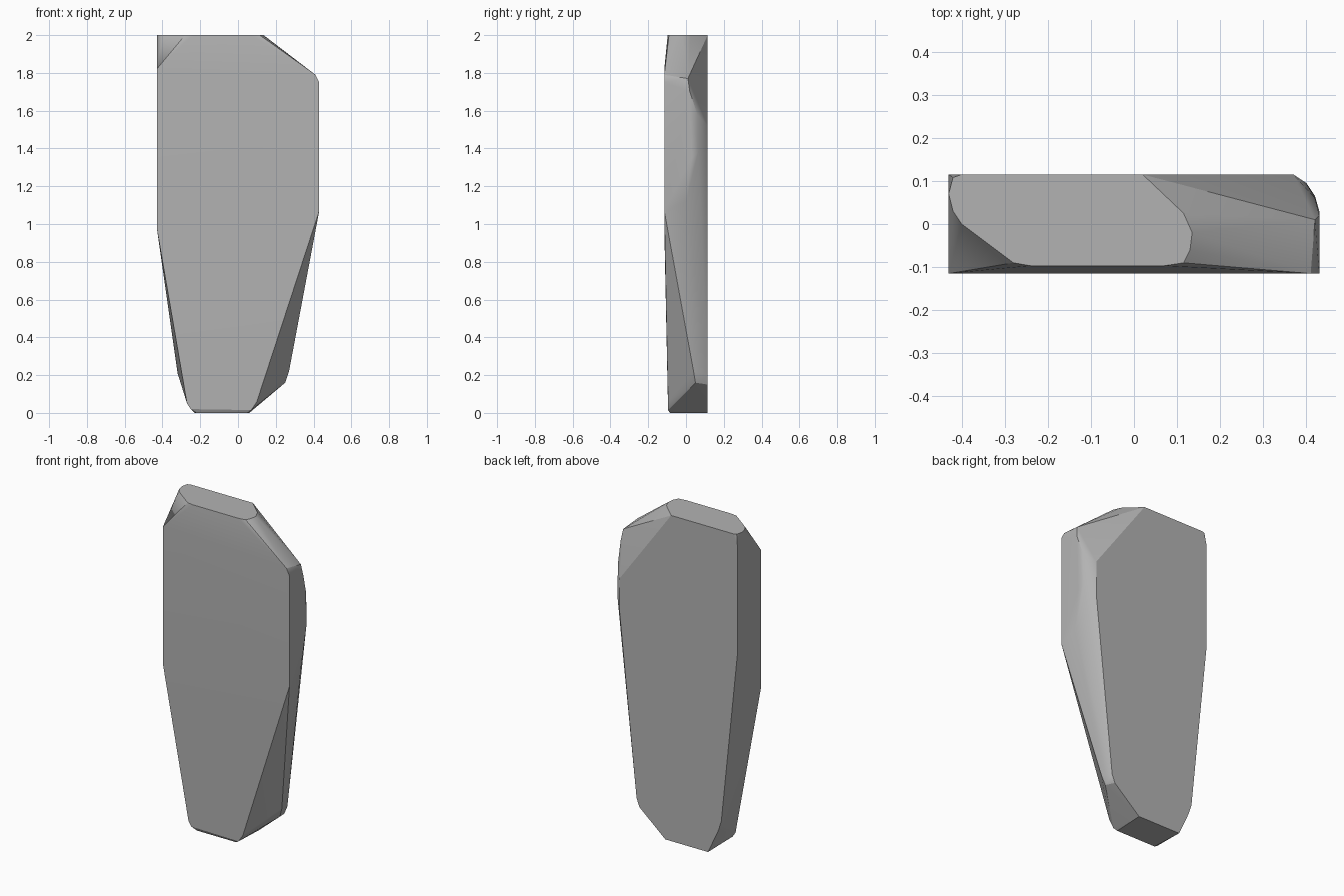
import bpy, bmesh, math

default_cube = bpy.data.objects.get("Cube")
if default_cube:
    bpy.data.objects.remove(default_cube, do_unlink=True)

BACK, FRONT, LIP = 0.115, -0.115, -0.095


def material(name, value):
    mat = bpy.data.materials.new(name)
    mat.use_nodes = True
    colour = (value, value, value, 1)
    mat.diffuse_color = colour
    mat.node_tree.nodes["Principled BSDF"].inputs["Base Color"].default_value = colour
    return mat


def on_plane(y, outline):
    return [(x, y, z) for x, z in outline]


# Broad front face, leaning back slightly toward each end
points = on_plane(FRONT, [(-.43, 1.82), (-.43, .98), (.43, 1.07), (.43, 1.75), (.41, 1.79)])
points += on_plane(LIP, [(-.27, .05), (-.25, .02), (.07, .015), (.10, .06)])

# Flat back face
points += on_plane(BACK, [(-.43, 1.92), (-.43, 1.27), (-.32, .21), (-.30, .15), (-.235, .01),
                          (.07, .01), (.235, .15), (.255, .20), (.37, 1.31), (.37, 1.52)])

# Flat top with clipped corners
points += [(x, y, 2) for x, y in [(-.42, .108), (-.40, BACK), (.02, BACK), (.115, .025),
                                  (.135, -.02), (.13, -.06), (.115, -.09), (.07, -.097),
                                  (-.24, -.097), (-.28, -.09), (-.40, 0), (-.42, .03), (-.43, .07)]]

# Base
points += [(x, y, 0) for x, y in [(-.22, -.085), (.05, -.085), (.06, BACK), (-.23, BACK)]]

# Ridge and rounded shoulder along the left side
points += [(.425, 0, 1.12), (.27, .04, .22), (.25, .05, .16), (.43, .02, 1.70), (.42, .01, 1.77),
           (.43, .03, 1.35), (.42, .065, 1.38), (.40, .095, 1.4), (.42, .06, 1.58)]

mesh = bpy.data.meshes.new("stone_slab")
bm = bmesh.new()
for p in points:
    bm.verts.new(p)
hull = bmesh.ops.convex_hull(bm, input=bm.verts)
loose = {g for g in hull["geom_interior"] + hull["geom_unused"] if isinstance(g, bmesh.types.BMVert)}
bmesh.ops.delete(bm, geom=list(loose), context="VERTS")
bmesh.ops.dissolve_limit(bm, angle_limit=math.radians(1), verts=bm.verts, edges=bm.edges)
bmesh.ops.recalc_face_normals(bm, faces=bm.faces)
bm.to_mesh(mesh)
bm.free()

slab = bpy.data.objects.new("stone_slab", mesh)
bpy.context.collection.objects.link(slab)
mesh.materials.append(material("grey stone", .45))

# Soften shallow facets, keep the cut edges crisp
bpy.ops.object.select_all(action="DESELECT")
slab.select_set(True)
bpy.context.view_layer.objects.active = slab
bpy.ops.object.shade_smooth_by_angle(angle=math.radians(24))

# Even shading on the large faces
weighted = slab.modifiers.new("even shading", "WEIGHTED_NORMAL")
weighted.keep_sharp = True
